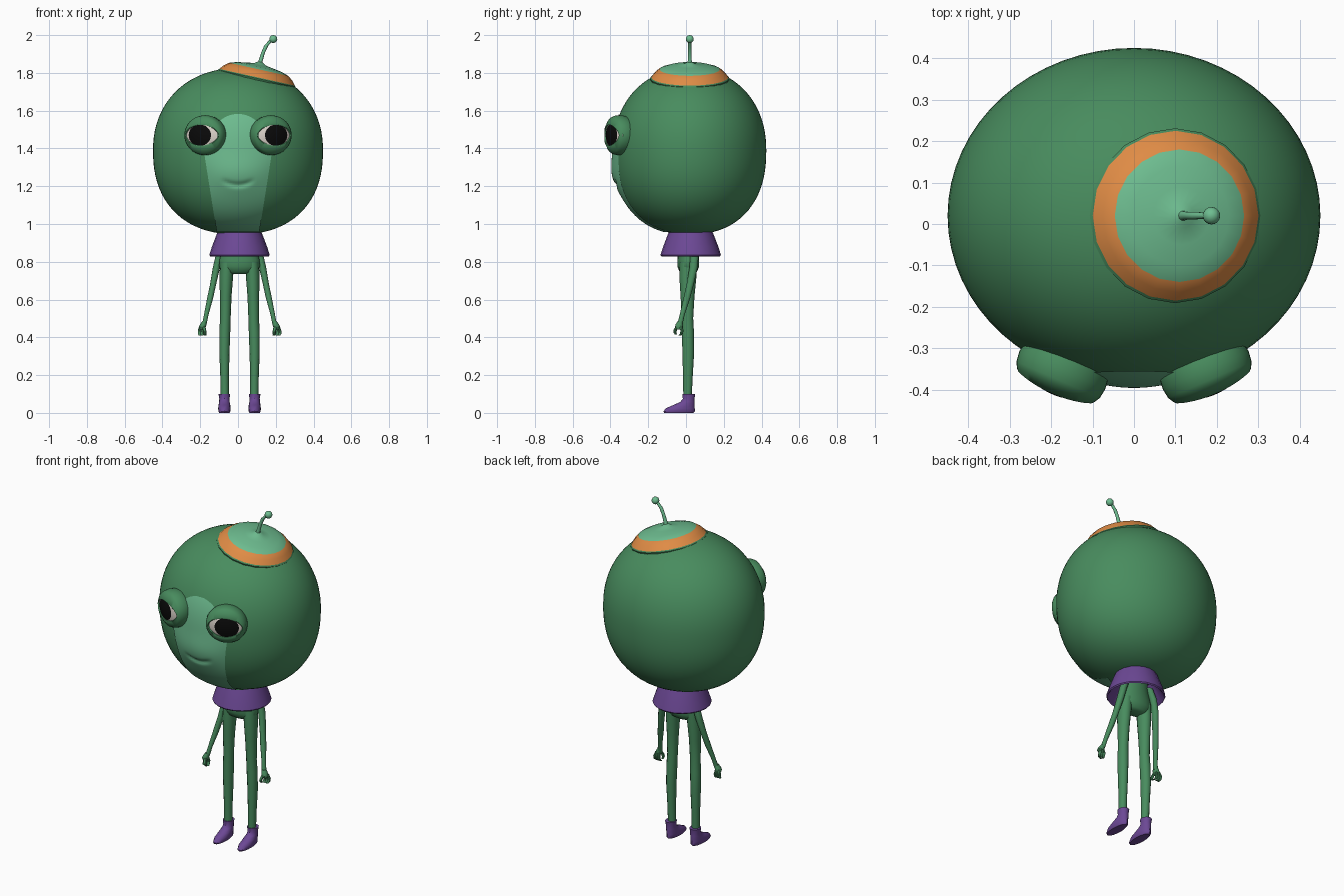
import bpy, bmesh, math
from mathutils import Vector, Matrix

if "Cube" in bpy.data.objects:
    bpy.data.objects.remove(bpy.data.objects["Cube"])


def material(name, rgb):
    m = bpy.data.materials.new(name)
    m.diffuse_color = (*rgb, 1)
    m.use_nodes = True
    m.node_tree.nodes["Principled BSDF"].inputs["Base Color"].default_value = m.diffuse_color
    return m


GREEN = material("skin green", (0.065, 0.262, 0.112))
LIGHT = material("light green", (0.156, 0.51, 0.28))
ORANGE = material("orange", (0.74, 0.26, 0.06))
PURPLE = material("purple", (0.15, 0.065, 0.30))
BLACK = material("black", (0.003, 0.003, 0.003))
WHITE = material("eye white", (0.72, 0.66, 0.6))


def finish(name, bm, mats, angle=40, flip=True):
    if flip:
        bmesh.ops.recalc_face_normals(bm, faces=bm.faces)
    me = bpy.data.meshes.new(name)
    bm.to_mesh(me)
    bm.free()
    for m in mats:
        me.materials.append(m)
    me.shade_smooth()
    me.set_sharp_from_angle(angle=math.radians(angle))
    ob = bpy.data.objects.new(name, me)
    bpy.context.collection.objects.link(ob)
    return ob


def skin(name, rings, mats, bands=None, caps=(True, True), angle=40):
    """Bridge closed rings of points; bands gives a material index per strip."""
    bm = bmesh.new()
    rows = [[bm.verts.new(p) for p in ring] for ring in rings]
    n = len(rows[0])
    for i in range(len(rows) - 1):
        for j in range(n):
            k = (j + 1) % n
            f = bm.faces.new((rows[i][j], rows[i][k], rows[i + 1][k], rows[i + 1][j]))
            f.material_index = bands[i] if bands else 0
    if caps[0]:
        bm.faces.new(rows[0][::-1]).material_index = bands[0] if bands else 0
    if caps[1]:
        bm.faces.new(rows[-1]).material_index = bands[-1] if bands else 0
    return finish(name, bm, mats, angle)


def ellipse(cx, cy, cz, rx, ry, n):
    return [Vector((cx + rx * math.cos(2 * math.pi * j / n),
                    cy + ry * math.sin(2 * math.pi * j / n), cz)) for j in range(n)]


def stack(name, specs, mat, n=16, **kw):
    return skin(name, [ellipse(*s, n) for s in specs], [mat], **kw)


# Head: slightly squared ball
HX, HY, HZ = 0.45, 0.02, 1.39


def head_radius(z):
    t = (z - HZ) / (0.435 if z > HZ else 0.445)
    p = 2.15 if z > HZ else 2.3
    return HX * max(0.0, 1 - abs(t) ** p) ** (1 / p)


levels = []
for i in range(1, 40):
    c = -math.cos(math.pi * i / 40)
    levels.append(HZ + c * (0.435 if c > 0 else 0.445))
stack("head", [(0, HY, z, head_radius(z), 0.9 * head_radius(z)) for z in levels], GREEN, n=64)


# Face patch: thin skin over the front of the head with a muzzle and mouth crease
def face_width(z):
    if z < 1.36:
        return 0.11 + 0.065 * (z - 0.95) / 0.41
    return 0.175 * math.sqrt(max(0.0, 1 - ((z - 1.36) / 0.221) ** 2))


bm = bmesh.new()
grid, ROWS, COLS = [], 90, 24
centre = Vector((0, HY, HZ))
for i in range(ROWS + 1):
    z = 0.962 + (1.58 - 0.962) * math.sin(math.pi / 2 * i / ROWS)
    row = []
    for j in range(COLS + 1):
        u = 2 * j / COLS - 1
        x = u * face_width(z)
        y = HY - 0.9 * math.sqrt(max(0.0, head_radius(z) ** 2 - x * x))
        p = centre + (Vector((x, y, z)) - centre) * 1.009
        p.y -= 0.014 * (1 - u * u) * math.exp(-((z - 1.26) / 0.09) ** 2)
        crease = 1.208 + 0.018 * (x / 0.07) ** 2
        p.y += 0.011 * math.exp(-((z - crease) / 0.012) ** 2) * max(0, 1 - (x / 0.085) ** 4)
        row.append(bm.verts.new(p))
    grid.append(row)
for i in range(ROWS):
    for j in range(COLS):
        bm.faces.new((grid[i][j], grid[i][j + 1], grid[i + 1][j + 1], grid[i + 1][j]))
finish("face_patch", bm, [LIGHT], 60, flip=False)


# Eyes: thick lid disc with an almond opening over a domed eyeball
def dome(u, v):
    return 0.028 - 0.03 * (u * u + v * v) / 0.01


def eye_point(s, u, v, w):
    c, k = 0.917, 0.399
    return Vector((s * (0.187 + c * u + k * w), -0.385 + k * u - c * w, 1.47 + v))


def loop(fn, n=40):
    return [fn(math.cos(2 * math.pi * j / n), math.sin(2 * math.pi * j / n)) for j in range(n)]


for s, side in ((-1, "left"), (1, "right")):
    rings = []
    for k, w in ((0.9, -0.085), (1.0, -0.06), (1.03, -0.035), (1.0, -0.01), (0.93, 0.004)):
        rings.append(loop(lambda a, b: eye_point(s, 0.11 * k * a, 0.103 * k * b, w)))
    for k, dw in ((1.12, 0.010), (1.0, 0.006), (0.98, -0.012)):
        def edge(a, b):
            u, v = 0.094 * min(k, 1.03) * a, 0.055 * k * b * abs(b) ** 0.25
            return eye_point(s, u, v, dome(u, v) + dw)
        rings.append(loop(edge))
    skin(side + "_eyelid", rings, [GREEN], caps=(True, False), angle=55)
    rings = []
    for k in (1.5, 1.25, 1.0, 0.75, 0.5, 0.25, 0.05):
        def ball(a, b):
            u, v = 0.01 + 0.066 * k * a, 0.057 * k * b
            return eye_point(s, u, v, dome(u, v))
        rings.append(loop(ball))
    skin(side + "_eyeball", rings, [WHITE, BLACK], [0, 0, 1, 1, 1, 1], (False, True))

# Cap: tilted low dome with an orange band
tilt = Matrix.Translation((0.1, 0.02, 1.775)) @ Matrix.Rotation(math.radians(12.5), 4, 'Y')
cap = [(0.17, -0.05), (0.208, -0.015), (0.211, -0.004), (0.205, 0.002), (0.185, 0.026),
       (0.16, 0.045), (0.12, 0.058), (0.07, 0.066), (0.03, 0.073), (0.012, 0.085)]
skin("cap", [[tilt @ p for p in ellipse(0, 0, h, r, r, 20)] for r, h in cap],
     [GREEN, ORANGE, LIGHT], [0, 0, 0, 1, 1, 2, 2, 2, 2])

# Antenna
stack("antenna_stalk", [(0.112, 0.02, 1.83, 0.016, 0.016), (0.12, 0.02, 1.865, 0.011, 0.011),
                        (0.132, 0.02, 1.905, 0.010, 0.009), (0.15, 0.02, 1.945, 0.011, 0.009),
                        (0.185, 0.02, 1.982, 0.012, 0.008)], LIGHT, n=10)
bm = bmesh.new()
bmesh.ops.create_uvsphere(bm, u_segments=16, v_segments=10, radius=0.021,
                          matrix=Matrix.Translation((0.187, 0.02, 1.979)))
finish("antenna_ball", bm, [LIGHT])

# Collar: flared, open underneath
BX = 0.008
stack("collar", [(BX, 0.025, z, r, r) for r, z in
                 ((0.09, 0.94), (0.145, 0.84), (0.155, 0.829), (0.16, 0.836),
                  (0.146, 0.88), (0.127, 0.93), (0.115, 0.96))], PURPLE, n=20, caps=(False, True))

# Torso
stack("torso", [(BX, 0.012, z, rx, ry) for z, rx, ry in
                ((0.735, 0.05, 0.03), (0.745, 0.085, 0.045), (0.775, 0.108, 0.058),
                 (0.81, 0.106, 0.058), (0.87, 0.09, 0.05), (0.95, 0.08, 0.05))], GREEN, n=20)


# Limbs, with local x measured outward from the body centre
def limb(name, s, pts, mat, n=12):
    stack(name, [(BX + s * x, y, z, rx, ry) for x, y, z, rx, ry in pts], mat, n=n)


for s, side in ((-1, "left"), (1, "right")):
    limb(side + "_leg", s, [
        (0.078, 0.008, 0.08, 0.022, 0.022), (0.079, 0.01, 0.2, 0.023, 0.026),
        (0.08, 0.012, 0.32, 0.027, 0.031), (0.078, 0.01, 0.43, 0.029, 0.032),
        (0.075, 0.008, 0.5, 0.028, 0.03), (0.073, 0.008, 0.62, 0.031, 0.037),
        (0.07, 0.01, 0.72, 0.036, 0.045), (0.066, 0.012, 0.8, 0.037, 0.046)], GREEN)
    limb(side + "_shoe", s, [
        (0.08, -0.038, 0.0, 0.027, 0.078), (0.08, -0.036, 0.008, 0.032, 0.084),
        (0.08, -0.03, 0.025, 0.033, 0.076), (0.08, -0.01, 0.042, 0.031, 0.056),
        (0.08, 0.008, 0.058, 0.028, 0.038), (0.08, 0.014, 0.075, 0.027, 0.031),
        (0.08, 0.015, 0.1, 0.031, 0.034)], PURPLE, 16)
    limb(side + "_arm", s, [
        (0.186, -0.032, 0.47, 0.012, 0.014), (0.176, -0.02, 0.52, 0.012, 0.013),
        (0.155, 0.005, 0.61, 0.016, 0.018), (0.14, 0.022, 0.68, 0.016, 0.019),
        (0.122, 0.04, 0.77, 0.019, 0.022), (0.105, 0.045, 0.84, 0.02, 0.022),
        (0.08, 0.04, 0.9, 0.02, 0.022)], GREEN)
    limb(side + "_palm", s, [
        (0.198, -0.036, 0.442, 0.012, 0.014), (0.196, -0.037, 0.455, 0.018, 0.021),
        (0.192, -0.036, 0.468, 0.017, 0.019), (0.186, -0.032, 0.485, 0.012, 0.014)], GREEN)
    limb(side + "_thumb", s, [
        (0.182, -0.052, 0.414, 0.006, 0.006), (0.182, -0.059, 0.425, 0.008, 0.008),
        (0.186, -0.056, 0.442, 0.009, 0.009), (0.19, -0.044, 0.46, 0.009, 0.009)], GREEN, 8)
    for i, dx in enumerate((0.185, 0.2, 0.213)):
        limb(f"{side}_finger_{i + 1}", s, [
            (dx - 0.004, -0.034, 0.409, 0.006, 0.007), (dx, -0.025, 0.418, 0.008, 0.008),
            (dx, -0.021, 0.435, 0.008, 0.008), (0.5 * dx + 0.098, -0.029, 0.46, 0.009, 0.01)],
            GREEN, 8)
